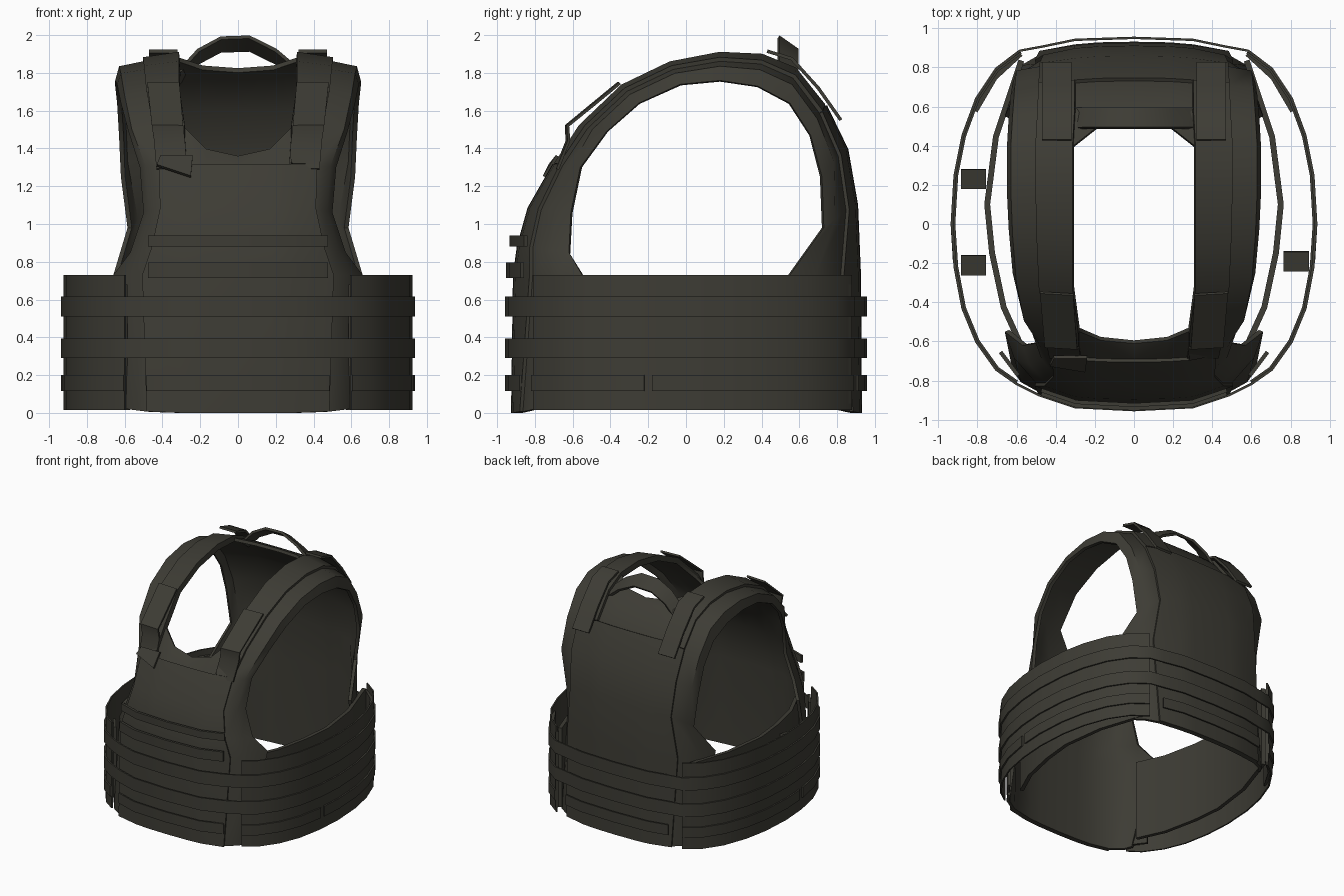
import bpy, math

if "Cube" in bpy.data.objects:
    bpy.data.objects.remove(bpy.data.objects["Cube"])

fabric = bpy.data.materials.new("dark_olive_fabric")
fabric.diffuse_color = (0.047, 0.045, 0.035, 1)
fabric.use_nodes = True
fabric.node_tree.nodes["Principled BSDF"].inputs["Base Color"].default_value = fabric.diffuse_color


def make(name, verts, faces, thick, offset=1, mirror=True):
    me = bpy.data.meshes.new(name)
    me.from_pydata(verts, [], faces)
    me.materials.append(fabric)
    ob = bpy.data.objects.new(name, me)
    bpy.context.collection.objects.link(ob)
    if mirror:
        ob.modifiers.new("mirror", 'MIRROR')
    s = ob.modifiers.new("solid", 'SOLIDIFY')
    s.thickness, s.offset = thick, offset
    return ob


# Vest arc from front hem over the shoulder to back hem:
# neck-side edge (x, y, z), then arm-side edge (x, y, z)
ARC = [
    (.30, -.895, .00, .62, -.75, .03),
    (.30, -.885, .73, .66, -.55, .73),
    (.30, -.865, .88, .57, -.62, .85),
    (.29, -.81, 1.08, .50, -.61, 1.06),
    (.28, -.68, 1.31, .52, -.56, 1.30),
    (.28, -.55, 1.51, .58, -.42, 1.49),
    (.31, -.33, 1.72, .62, -.25, 1.64),
    (.31, -.08, 1.84, .64, -.03, 1.74),
    (.31, .18, 1.89, .65, .18, 1.76),
    (.31, .40, 1.88, .65, .38, 1.73),
    (.30, .57, 1.81, .64, .55, 1.64),
    (.30, .72, 1.62, .63, .66, 1.47),
    (.30, .83, 1.39, .62, .72, 1.25),
    (.30, .88, 1.10, .585, .73, .98),
    (.30, .895, .73, .66, .55, .73),
    (.30, .90, .00, .62, .75, .03),
]
NECK = range(5, 9)                                   # rows with the neck opening
COLLAR = {5: (0, -.61, 1.36), 9: (0, .53, 1.825)}    # low points of the neckline


def arc_row(i):
    xi, yi, zi, xo, yo, zo = ARC[i]
    mix = lambda a, b, t: a + (b - a) * t
    mid = COLLAR.get(i, (0, yi * 1.015, zi))
    near = (xi * .6, mix(mid[1], yi, .25), mix(mid[2], zi, .25))
    # shoulders are flatter with a folded rim, the wings bend evenly
    t, ty, tz = (.94, .42, .42) if 5 <= i <= 12 else (.87, .6, .62)
    return [mid, near, (xi, yi, zi),
            (mix(xi, xo, .56), mix(yi, yo, .22), mix(zi, zo, .22)),
            (mix(xi, xo, t), mix(yi, yo, ty), mix(zi, zo, tz)), (xo, yo, zo)]


def sheet(name, r0, r1, c0, c1, thick, offset=1):
    verts, faces, n = [], [], c1 - c0 + 1
    for r in range(r0, r1 + 1):
        verts += arc_row(r)[c0:c1 + 1]
    for i in range(r1 - r0):
        for c in range(n - 1):
            if c + c0 < 2 and i + r0 in NECK:
                continue
            a = i * n + c
            faces.append((a, a + 1, a + n + 1, a + n))
    return make(name, verts, faces, thick, offset)


def ribbon(name, pts, z0, z1, thick, offset=1, mirror=True):
    verts = [(x, y, z) for x, y in pts for z in (z0, z1)]
    faces = [(2 * i, 2 * i + 2, 2 * i + 3, 2 * i + 1) for i in range(len(pts) - 1)]
    return make(name, verts, faces, thick, offset, mirror)


def strip(name, a, b, thick, offset=1, mirror=True):
    n = len(a)
    faces = [(i, n + i, n + i + 1, i + 1) for i in range(n - 1)]
    return make(name, a + b, faces, thick, offset, mirror)


# Vest body, plate pockets and shoulder pads
sheet("vest_body", 0, 15, 0, 5, .025, -1)
sheet("front_plate_pocket", 0, 4, 0, 3, .018)
sheet("back_plate_pocket", 11, 15, 0, 3, .018)
sheet("shoulder_pad", 4, 11, 2, 3, .022)

# Cummerbund and its inner layers
SIDE = [(.60, -.81), (.70, -.74), (.80, -.60), (.87, -.43), (.91, -.22), (.925, 0),
        (.91, .25), (.87, .45), (.80, .64), (.70, .79), (.58, .88)]
ribbon("cummerbund", SIDE, .015, .73, .012, -1)
ribbon("inner_liner", [(.58, -.65), (.68, -.43), (.74, -.15), (.765, .1),
                       (.72, .45), (.59, .84)], .04, .70, .03, -1)
ribbon("front_inner_flap", [(.60, -.78), (.69, -.66)], .05, .68, .02, -1)
ribbon("back_inner_flap", [(.57, .86), (.70, .74), (.80, .57)], .05, .68, .025, -1)

# Webbing running all the way round
FRONT = [(0, -.945), (.3, -.93), (.48, -.87)]
BACK = [(.47, .90), (.3, .935), (0, .945)]
for i, (z0, z1) in enumerate([(.51, .615), (.29, .395)]):
    ribbon(f"wrap_band_{i}", FRONT + SIDE + BACK, z0, z1, .012)

# Lowest webbing is broken up into front, side and back lengths
ribbon("low_front_band", FRONT, .115, .20, .012)
ribbon("low_back_band", BACK, .115, .20, .012)
ribbon("low_side_band_front", SIDE[:5], .115, .20, .012)
ribbon("low_side_band_back", [(.914, -.18)] + SIDE[5:], .115, .20, .012)

# Chest webbing
for i, (z0, z1, y) in enumerate([(.715, .795, .012), (.88, .94, .03)]):
    ribbon(f"chest_band_{i}", [(px * .98, py + y) for px, py in FRONT], z0, z1, .02)

# Loops joining liner and cummerbund
for i, (x, y) in enumerate([(-.82, .23), (-.82, -.21), (.83, -.19)]):
    strip(f"side_loop_{i}", [(x - .065, y - .05, .6), (x + .065, y - .05, .6)],
          [(x - .065, y + .05, .62), (x + .065, y + .05, .62)], .02, 0, False)

# Strap flaps behind the shoulders
flap = [(.43, 1.915), (.56, 1.875), (.70, 1.72), (.82, 1.55)]
strip("back_strap_flap", [(.47, y, z) for y, z in flap],
      [(.32, y, z) for y, z in flap], .018, 0)

# Strap ends at the front of the shoulders
tab = [(-.36, 1.745), (-.50, 1.63), (-.635, 1.52), (-.63, 1.44), (-.69, 1.29)]
strip("front_strap_end", [(.31 - .01 * i, y, z) for i, (y, z) in enumerate(tab)],
      [(.48 - .012 * i, y + .01, z) for i, (y, z) in enumerate(tab)], .015, 0)
strip("loose_strap_tab", [(-.43, -.72, 1.31), (-.25, -.75, 1.25)],
      [(-.41, -.68, 1.36), (-.24, -.68, 1.36)], .02, 0, False)

# Grab handle
grip = [(-.31, 1.81), (-.21, 1.92), (-.09, 1.985), (.06, 1.99), (.2, 1.92), (.33, 1.81)]
strip("grab_handle", [(x, .49, z) for x, z in grip],
      [(x * 1.03, .59, z - .07) for x, z in grip], .02, 0, False)

# Bake modifiers, then smooth with sharp borders
bpy.context.view_layer.update()
dg = bpy.context.evaluated_depsgraph_get()
for ob in list(bpy.context.scene.objects):
    me = bpy.data.meshes.new_from_object(ob.evaluated_get(dg))
    ob.modifiers.clear()
    ob.data = me
    for p in me.polygons:
        p.use_smooth = True
    me.set_sharp_from_angle(angle=math.radians(40))
